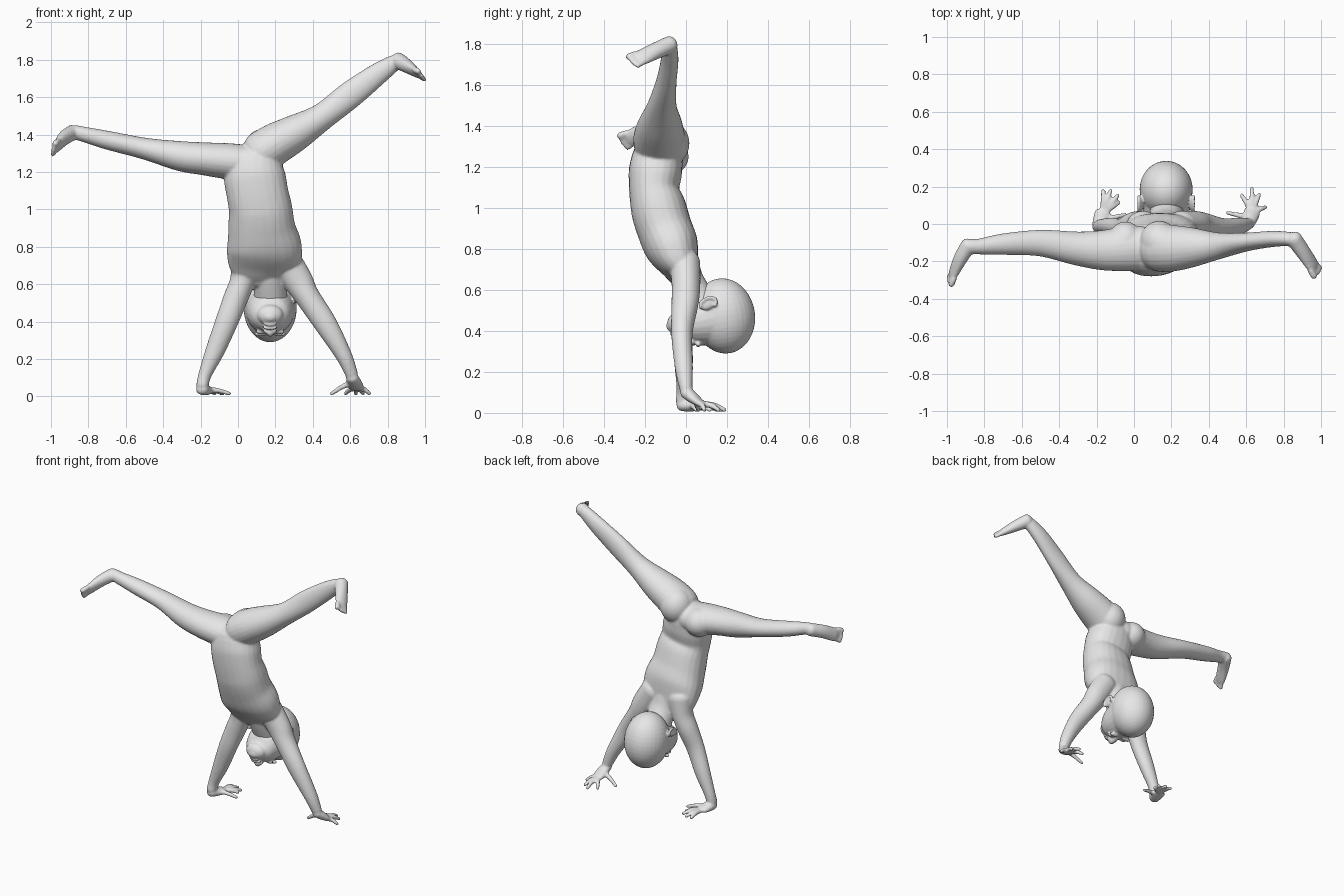
import bpy, bmesh, math
from mathutils import Vector, Matrix

clay = bpy.data.materials.new("grey clay")
clay.diffuse_color = (0.8, 0.8, 0.8, 1)
X, Y, Z = Vector((1, 0, 0)), Vector((0, 1, 0)), Vector((0, 0, 1))


def catmull(p, q, r, s, t):
    return tuple(0.5 * (2 * b + (c - a) * t + (2 * a - 5 * b + 4 * c - d) * t * t
                        + (3 * b - a - 3 * c + d) * t ** 3) for a, b, c, d in zip(p, q, r, s))


def tube(bm, pts, ref=Y, segs=24, steps=5, power=2.0):
    """Smooth limb through (x, y, z, radius across, radius along ref) with rounded ends."""
    ext = [pts[0]] + list(pts) + [pts[-1]]
    path = [catmull(*ext[i:i + 4], k / steps) for i in range(len(pts) - 1) for k in range(steps)]
    path.append(pts[-1])
    pos = [Vector(p[:3]) for p in path]
    last = len(pos) - 1
    frames = [(pos[i], (pos[min(i + 1, last)] - pos[max(i - 1, 0)]).normalized(),
               path[i][3], path[i][4]) for i in range(last + 1)]

    def cap(f, sign):
        c, t, a, b = f
        return [(c + t * sign * 0.85 * min(a, b) * math.sin(h), t, a * math.cos(h), b * math.cos(h))
                for h in (0.35, 0.7, 1.05, 1.4)]
    frames = cap(frames[0], -1)[::-1] + frames + cap(frames[-1], 1)
    rings = []
    for c, t, a, b in frames:
        u = t.cross(ref).normalized()
        v = u.cross(t)
        ring = []
        for k in range(segs):
            h = 2 * math.pi * k / segs
            cx, sy = math.cos(h), math.sin(h)
            cx = math.copysign(abs(cx) ** (2 / power), cx)
            sy = math.copysign(abs(sy) ** (2 / power), sy)
            ring.append(bm.verts.new(c + u * a * cx + v * b * sy))
        rings.append(ring)
    for r, s in zip(rings, rings[1:]):
        for k in range(segs):
            m = (k + 1) % segs
            bm.faces.new((r[k], r[m], s[m], s[k]))
    bm.faces.new(rings[0][::-1])
    bm.faces.new(rings[-1])


def ball(bm, c, r, tilt=0.0):
    """Ellipsoid, tilted about x."""
    m = Matrix.Translation(c) @ Matrix.Rotation(tilt, 4, 'X') @ Matrix.Diagonal((*r, 1))
    bmesh.ops.create_uvsphere(bm, u_segments=32, v_segments=20, radius=1, matrix=m)


def finish(bm, name, voxel, smooth):
    """Fuse the overlapping volumes into one soft skin."""
    bmesh.ops.recalc_face_normals(bm, faces=bm.faces)
    me = bpy.data.meshes.new(name)
    bm.to_mesh(me)
    bm.free()
    me.materials.append(clay)
    for p in me.polygons:
        p.use_smooth = True
    ob = bpy.data.objects.new(name, me)
    bpy.context.collection.objects.link(ob)
    rm = ob.modifiers.new("fuse", 'REMESH')
    rm.mode = 'VOXEL'
    rm.voxel_size = voxel
    rm.use_smooth_shade = True
    sm = ob.modifiers.new("soften", 'SMOOTH')
    sm.factor = 0.5
    sm.iterations = smooth
    return ob


def foot(bm, pts, leg):
    """Heel to ball, then five toes fanned across the width."""
    tube(bm, pts, leg)
    end = Vector(pts[-1][:3])
    d = (end - Vector(pts[1][:3])).normalized()
    w = d.cross(leg).normalized()
    for k in range(5):
        s = (k - 2) / 2
        r = 0.012 + (0.005 if k == (0 if leg.x < 0 else 4) else 0)
        a = end + w * s * 0.032
        b = a + d * (0.042 - 0.006 * abs(s)) + w * s * 0.004
        tube(bm, [(*a, r, r), (*b, r, r)], leg, 12)


def hand(bm, wrist, palm, tips):
    """Flat palm with four fingers and a thumb resting on the floor."""
    wrist, palm = Vector(wrist), Vector(palm)
    mid = wrist.lerp(palm, 0.5)
    tube(bm, [(*wrist, 0.034, 0.03), (*mid, 0.042, 0.028), (*palm, 0.045, 0.02)], Z)
    for i, (x, y) in enumerate(tips):
        tip = Vector((x, y, 0.014))
        base = palm.lerp(tip, 0.2) if i else mid
        knuckle = base.lerp(tip, 0.5) + Z * 0.008
        tube(bm, [(*base, 0.016, 0.016), (*knuckle, 0.0145, 0.0145), (*tip, 0.011, 0.011)], Z, 12)


# ---- body: torso, limbs, hands and feet fused together
bm = bmesh.new()
tube(bm, [(0.155, 0.005, 0.64, 0.13, 0.06), (0.145, -0.02, 0.70, 0.19, 0.088),
          (0.14, -0.065, 0.80, 0.20, 0.13), (0.127, -0.105, 0.90, 0.18, 0.135),
          (0.12, -0.135, 1.00, 0.17, 0.135), (0.105, -0.155, 1.08, 0.165, 0.122),
          (0.09, -0.15, 1.17, 0.165, 0.13), (0.085, -0.14, 1.24, 0.15, 0.125)], power=2.25)
# buttocks
ball(bm, (-0.045, -0.095, 1.25), (0.095, 0.108, 0.095))
ball(bm, (0.135, -0.095, 1.315), (0.105, 0.112, 0.115))
# neck
tube(bm, [(0.155, -0.005, 0.72, 0.09, 0.07), (0.165, 0.015, 0.64, 0.085, 0.075),
          (0.175, 0.07, 0.53, 0.09, 0.085)])
# raised leg
tube(bm, [(0.13, -0.13, 1.305, 0.115, 0.125), (0.2, -0.13, 1.35, 0.112, 0.125),
          (0.31, -0.125, 1.41, 0.098, 0.107), (0.45, -0.117, 1.495, 0.073, 0.072),
          (0.60, -0.096, 1.612, 0.073, 0.05), (0.74, -0.08, 1.718, 0.06, 0.043),
          (0.83, -0.08, 1.78, 0.045, 0.038)])
foot(bm, [(0.855, -0.08, 1.795, 0.043, 0.045), (0.905, -0.15, 1.765, 0.043, 0.036),
          (0.947, -0.21, 1.737, 0.045, 0.024), (0.96, -0.23, 1.728, 0.042, 0.018)],
     Vector((0.8, 0, 0.6)))
# level leg
tube(bm, [(0.04, -0.13, 1.25, 0.095, 0.12), (-0.06, -0.135, 1.258, 0.096, 0.118),
          (-0.18, -0.14, 1.27, 0.088, 0.106), (-0.31, -0.13, 1.285, 0.08, 0.09),
          (-0.5, -0.102, 1.325, 0.058, 0.071), (-0.7, -0.108, 1.37, 0.05, 0.057),
          (-0.82, -0.12, 1.40, 0.041, 0.043), (-0.87, -0.12, 1.412, 0.038, 0.04)])
foot(bm, [(-0.885, -0.115, 1.41, 0.042, 0.042), (-0.925, -0.18, 1.385, 0.043, 0.037),
          (-0.96, -0.25, 1.348, 0.045, 0.025), (-0.97, -0.275, 1.337, 0.042, 0.018)],
     Vector((-0.97, 0, 0.24)))
# straight arms
tube(bm, [(0.25, -0.005, 0.73, 0.085, 0.075), (0.32, 0.0, 0.62, 0.08, 0.07),
          (0.37, -0.005, 0.535, 0.067, 0.066), (0.47, -0.02, 0.385, 0.061, 0.052),
          (0.565, -0.01, 0.22, 0.044, 0.044), (0.607, 0.0, 0.12, 0.034, 0.032)])
tube(bm, [(0.05, -0.005, 0.73, 0.09, 0.075), (0.025, 0.0, 0.62, 0.068, 0.07),
          (-0.01, -0.005, 0.53, 0.066, 0.066), (-0.06, -0.02, 0.40, 0.061, 0.052),
          (-0.12, -0.012, 0.25, 0.052, 0.046), (-0.175, -0.01, 0.12, 0.036, 0.036),
          (-0.19, -0.015, 0.06, 0.033, 0.036)])
# hands, thumb first
hand(bm, (0.61, 0.0, 0.10), (0.632, 0.065, 0.05),
     [(0.50, 0.06), (0.575, 0.155), (0.63, 0.19), (0.67, 0.16), (0.705, 0.09)])
hand(bm, (-0.192, -0.02, 0.038), (-0.165, 0.06, 0.03),
     [(-0.045, 0.05), (-0.08, 0.115), (-0.085, 0.155), (-0.125, 0.18), (-0.165, 0.18)])
finish(bm, "body", 0.0075, 5)

# ---- head: bald skull, tapered jaw, ears and soft features
bm = bmesh.new()
HX = 0.172
ball(bm, (HX, 0.185, 0.473), (0.142, 0.152, 0.184), 0.15)
tube(bm, [(HX, 0.14, 0.465, 0.135, 0.14), (HX, 0.05, 0.445, 0.122, 0.118),
          (HX, -0.01, 0.435, 0.1, 0.09), (HX, -0.045, 0.435, 0.07, 0.055)], Z)
ball(bm, (HX, -0.068, 0.425), (0.04, 0.028, 0.03))           # chin
ball(bm, (HX, -0.062, 0.388), (0.038, 0.018, 0.009), 0.5)    # lower lip
ball(bm, (HX, -0.05, 0.368), (0.04, 0.018, 0.009), 0.5)      # upper lip
tube(bm, [(HX, 0.04, 0.342, 0.014, 0.014), (HX, -0.02, 0.338, 0.018, 0.02),
          (HX, -0.03, 0.345, 0.02, 0.02)], Z, 16)            # nose
for s in (-1, 1):
    ball(bm, (HX + s * 0.022, -0.025, 0.35), (0.014, 0.016, 0.014))          # nostril
    ball(bm, (HX + s * 0.05, 0.028, 0.346), (0.026, 0.016, 0.014), -0.5)     # eyelid
    ball(bm, (HX + s * 0.05, 0.06, 0.334), (0.036, 0.013, 0.013), -0.5)      # brow
    # ear with a raised rim
    ball(bm, (HX + s * 0.136, 0.105, 0.53), (0.012, 0.042, 0.026), 0.45)
    rim = []
    for k in range(9):
        h = -0.9 + k * 0.5
        p = Vector((0, 0.042 * math.cos(h), 0.028 * math.sin(h)))
        p = Matrix.Rotation(0.45, 3, 'X') @ p + Vector((HX + s * 0.146, 0.108, 0.532))
        rim.append((*p, 0.0085, 0.0085))
    tube(bm, rim, X, 10, 3)
finish(bm, "head", 0.006, 4)
